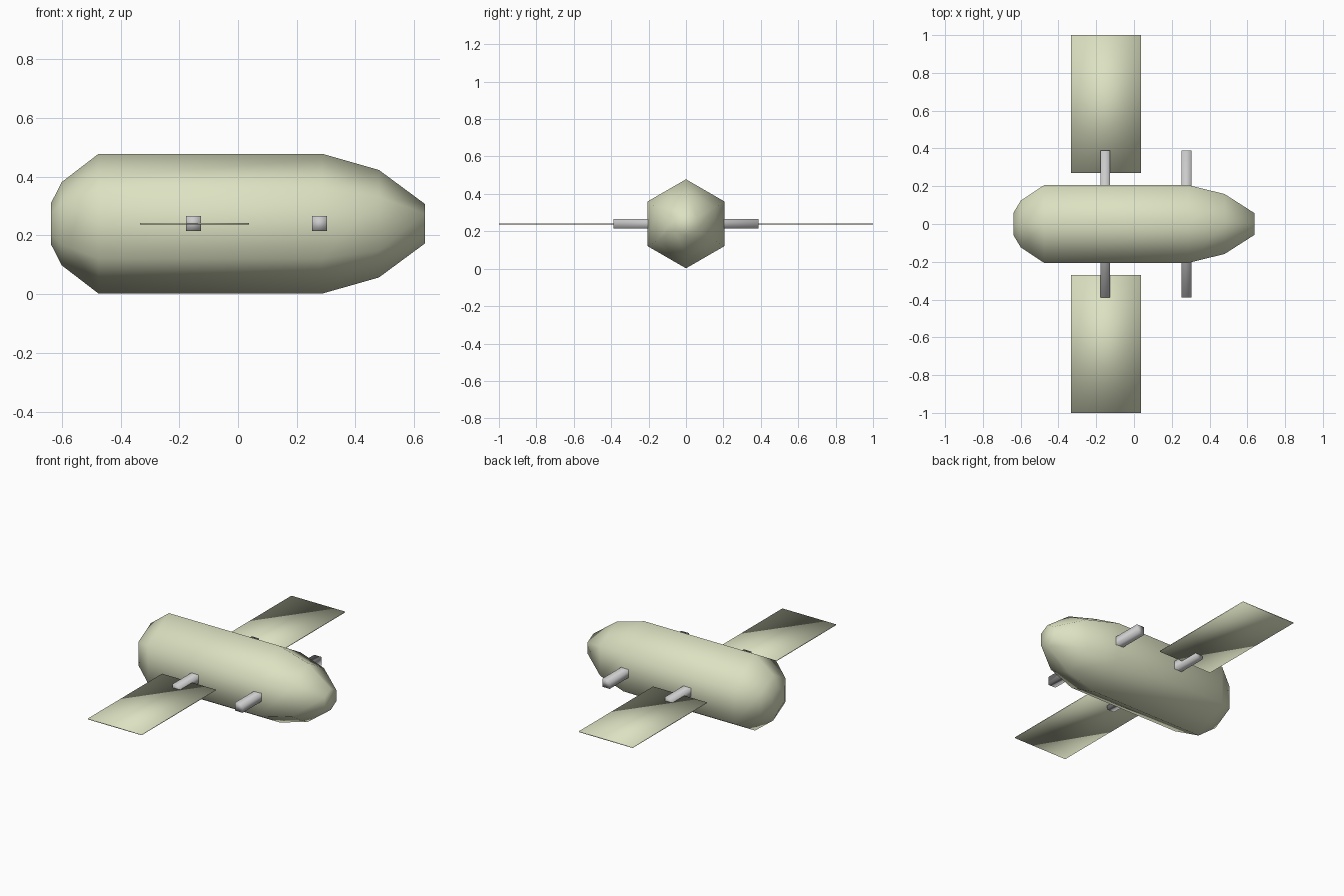
import bpy, bmesh
from math import sin, cos, pi

if "Cube" in bpy.data.objects:
    bpy.data.objects.remove(bpy.data.objects["Cube"])

MID_Z = 0.24

olive = bpy.data.materials.new("olive")
olive.diffuse_color = (0.72, 0.76, 0.54, 1)
olive.use_nodes = True
olive.node_tree.nodes["Principled BSDF"].inputs["Base Color"].default_value = olive.diffuse_color


def finish(name, bm, mat=None):
    bmesh.ops.recalc_face_normals(bm, faces=bm.faces)
    for f in bm.faces:
        f.smooth = True
    mesh = bpy.data.meshes.new(name)
    bm.to_mesh(mesh)
    bm.free()
    if mat:
        mesh.materials.append(mat)
    obj = bpy.data.objects.new(name, mesh)
    bpy.context.collection.objects.link(obj)
    return obj


def box(name, x0, x1, y0, y1, height, mat=None):
    bm = bmesh.new()
    bmesh.ops.create_cube(bm, size=1)
    bmesh.ops.scale(bm, vec=(x1 - x0, y1 - y0, height), verts=bm.verts)
    bmesh.ops.translate(bm, vec=((x0 + x1) / 2, (y0 + y1) / 2, MID_Z), verts=bm.verts)
    return finish(name, bm, mat)


# Six-sided body: (x, radius) rings with a point at top and bottom
profile = [(-0.637, 0.07), (-0.60, 0.142), (-0.475, 0.238),
           (0.287, 0.238), (0.48, 0.183), (0.637, 0.067)]
SIDES = 6
bm = bmesh.new()
rings = [[bm.verts.new((x, r * sin(2 * pi * i / SIDES), MID_Z + r * cos(2 * pi * i / SIDES)))
          for i in range(SIDES)] for x, r in profile]
for a, b in zip(rings, rings[1:]):
    for i in range(SIDES):
        j = (i + 1) % SIDES
        bm.faces.new((a[i], a[j], b[j], b[i]))
bm.faces.new(rings[0])
bm.faces.new(rings[-1])
finish("body", bm, olive)

# Thin flat panels, one on each side
for side, y0, y1 in (("front", -1.0, -0.27), ("back", 0.27, 1.0)):
    box(side + "_wing", -0.333, 0.037, y0, y1, 0.005, olive)

# Square bars running straight through the body
for name, x in (("rear_crossbar", -0.152), ("nose_crossbar", 0.278)):
    box(name, x - 0.0255, x + 0.0255, -0.388, 0.388, 0.051)
